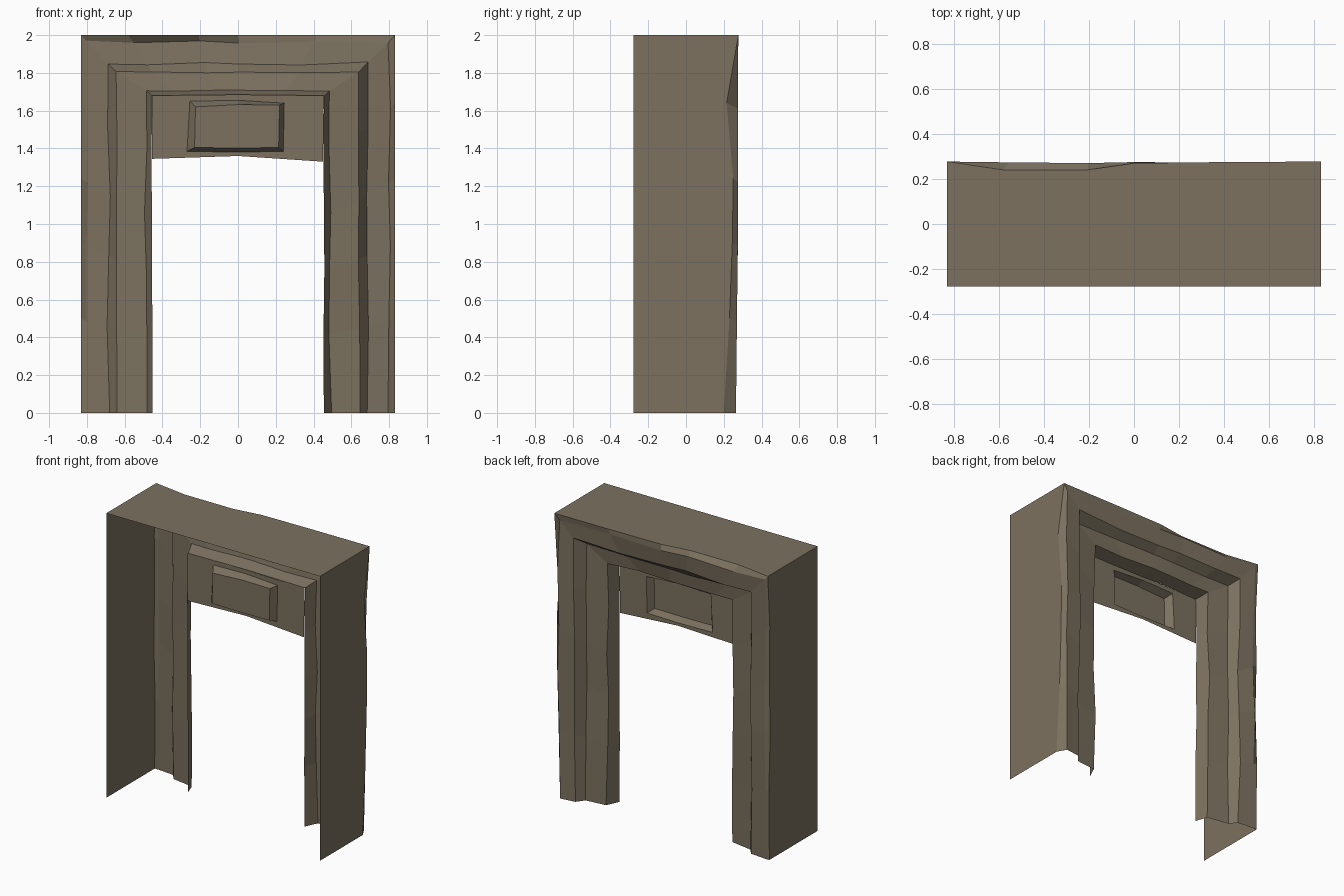
import bpy, random

if "Cube" in bpy.data.objects:
    bpy.data.objects.remove(bpy.data.objects["Cube"])

random.seed(4)
stone = bpy.data.materials.new("stone")
stone.diffuse_color = (0.20, 0.165, 0.115, 1)
stone.use_nodes = True
stone.node_tree.nodes["Principled BSDF"].inputs["Base Color"].default_value = stone.diffuse_color


def loft(name, rows, closed=False, cap=False):
    """Flat-shaded surface joining neighbouring rows of points."""
    n = len(rows[0])
    verts = [p for row in rows for p in row]
    faces = []
    for r in range(len(rows) - 1):
        for i in range(n if closed else n - 1):
            j = (i + 1) % n
            a, b = r * n, (r + 1) * n
            faces.append((a + i, a + j, b + j, b + i))
    if cap:
        faces.append(tuple(range(len(verts) - n, len(verts))))
    me = bpy.data.meshes.new(name)
    me.from_pydata(verts, [], faces)
    me.materials.append(stone)
    ob = bpy.data.objects.new(name, me)
    bpy.context.collection.objects.link(ob)
    return ob


# Doorway path: up the left leg, across the header, down the right leg
legs = [0, 0.25, 0.45, 0.62, 0.82]
header = [-1, -0.7, -0.25, 0, 0.5, 1]
path = [(-1, t) for t in legs] + [(u, 1) for u in header] + [(1, t) for t in reversed(legs)]


def arch(w, h, ys, jit):
    row = []
    for k, (u, t) in enumerate(path):
        y = ys[k] if isinstance(ys, list) else ys
        x, z = u * w, t * h
        if jit:
            x += random.uniform(-jit, jit)
            y += random.uniform(-jit, jit)
            z += random.uniform(-jit, jit) if t > 0 else 0
        row.append((x, min(y, 0.278), z))
    return row


# Outer walls and top: straight sides with a chipped rear edge
chipped = [0.26, 0.265, 0.25, 0.26, 0.255,
           0.277, 0.24, 0.24, 0.27, 0.275, 0.277,
           0.215, 0.25, 0.245, 0.23, 0.20]
edge = arch(0.83, 2.0, chipped, 0)
loft("outer_walls", [arch(0.83, 2.0, -0.277, 0), edge])

# Stepped, weathered surround: (half width, height, depth, roughness)
steps = [(0.80, 1.965, 0.268, 0.009), (0.685, 1.85, 0.257, 0.009),
         (0.64, 1.805, 0.195, 0.006), (0.49, 1.70, 0.175, 0.009),
         (0.455, 1.68, 0.09, 0.004)]
loft("stepped_surround", [edge] + [arch(*s) for s in steps])

# Lintel panel with a block pushed forward in the middle
outer = [(-0.455, 1.345), (0, 1.36), (0.45, 1.33), (0.455, 1.68), (0, 1.685), (-0.455, 1.68)]
rim = [(-0.27, 1.385), (0, 1.38), (0.24, 1.385), (0.245, 1.64), (0, 1.655), (-0.255, 1.65)]
face = [(-0.23, 1.405), (0, 1.402), (0.215, 1.405), (0.22, 1.63), (0, 1.632), (-0.225, 1.62)]
rings = [[(x, y, z) for x, z in pts] for pts, y in ((outer, 0.09), (rim, 0.09), (face, 0.04))]
loft("lintel_panel", rings[:2], closed=True)
loft("lintel_block", rings[1:], closed=True, cap=True)
